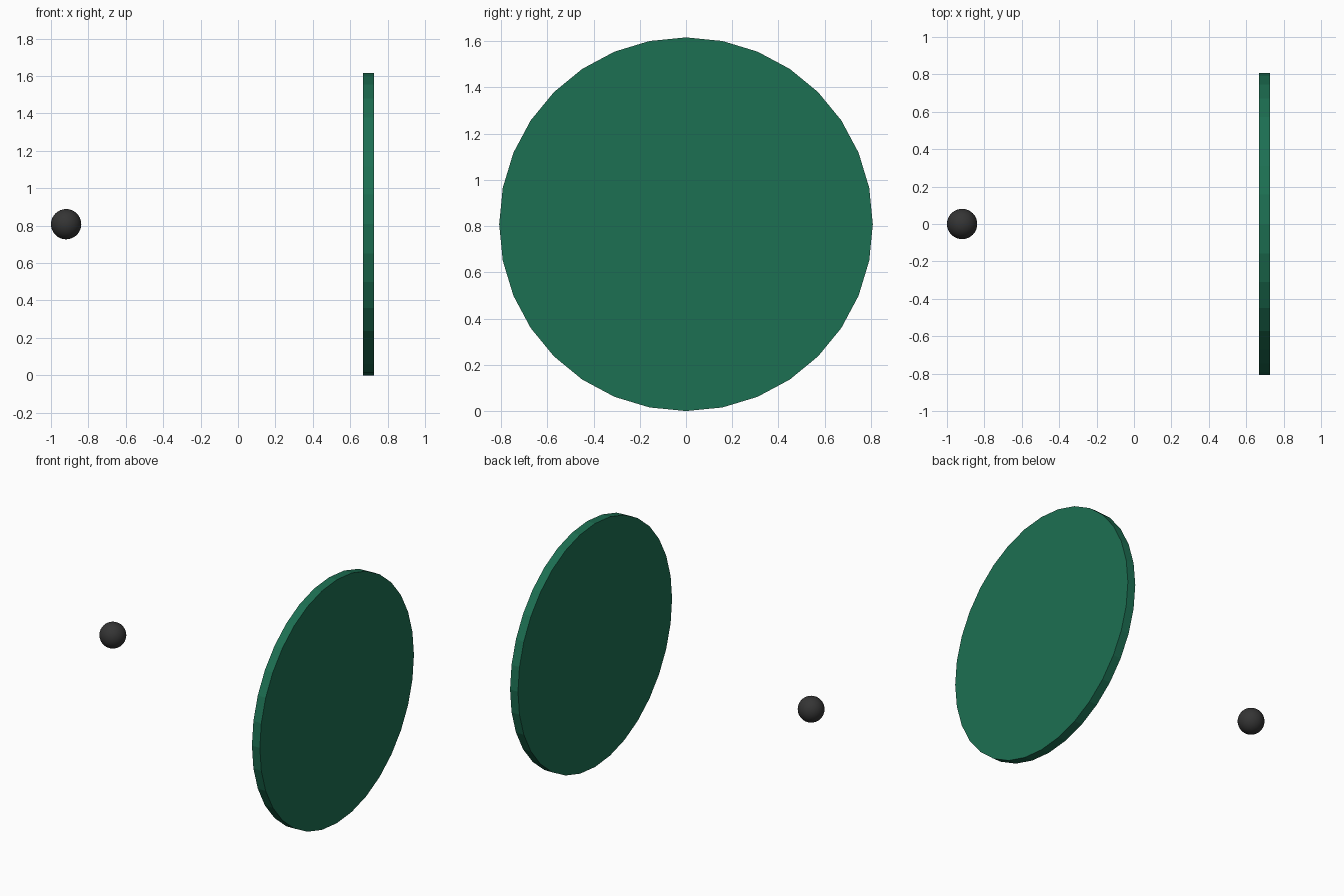
import bpy
from math import pi

if "Cube" in bpy.data.objects:
    bpy.data.objects.remove(bpy.data.objects["Cube"])

RADIUS = 0.808
CENTRE_Z = RADIUS


def colour(obj, name, rgb):
    mat = bpy.data.materials.new(name)
    mat.diffuse_color = (*rgb, 1)
    mat.use_nodes = True
    mat.node_tree.nodes["Principled BSDF"].inputs["Base Color"].default_value = mat.diffuse_color
    obj.data.materials.append(mat)


# Thin 32-sided disc standing upright, faces along x
bpy.ops.mesh.primitive_cylinder_add(vertices=32, radius=RADIUS, depth=0.058,
                                    location=(0.697, 0, CENTRE_Z),
                                    rotation=(0, pi / 2, 0))
disc = bpy.context.object
disc.name = "disc"
colour(disc, "green", (0.012, 0.16, 0.085))

# Small smooth ball on the disc axis
bpy.ops.mesh.primitive_uv_sphere_add(segments=32, ring_count=16, radius=0.081,
                                     location=(-0.919, 0, CENTRE_Z))
ball = bpy.context.object
ball.name = "ball"
bpy.ops.object.shade_smooth()
colour(ball, "charcoal", (0.035, 0.035, 0.035))
